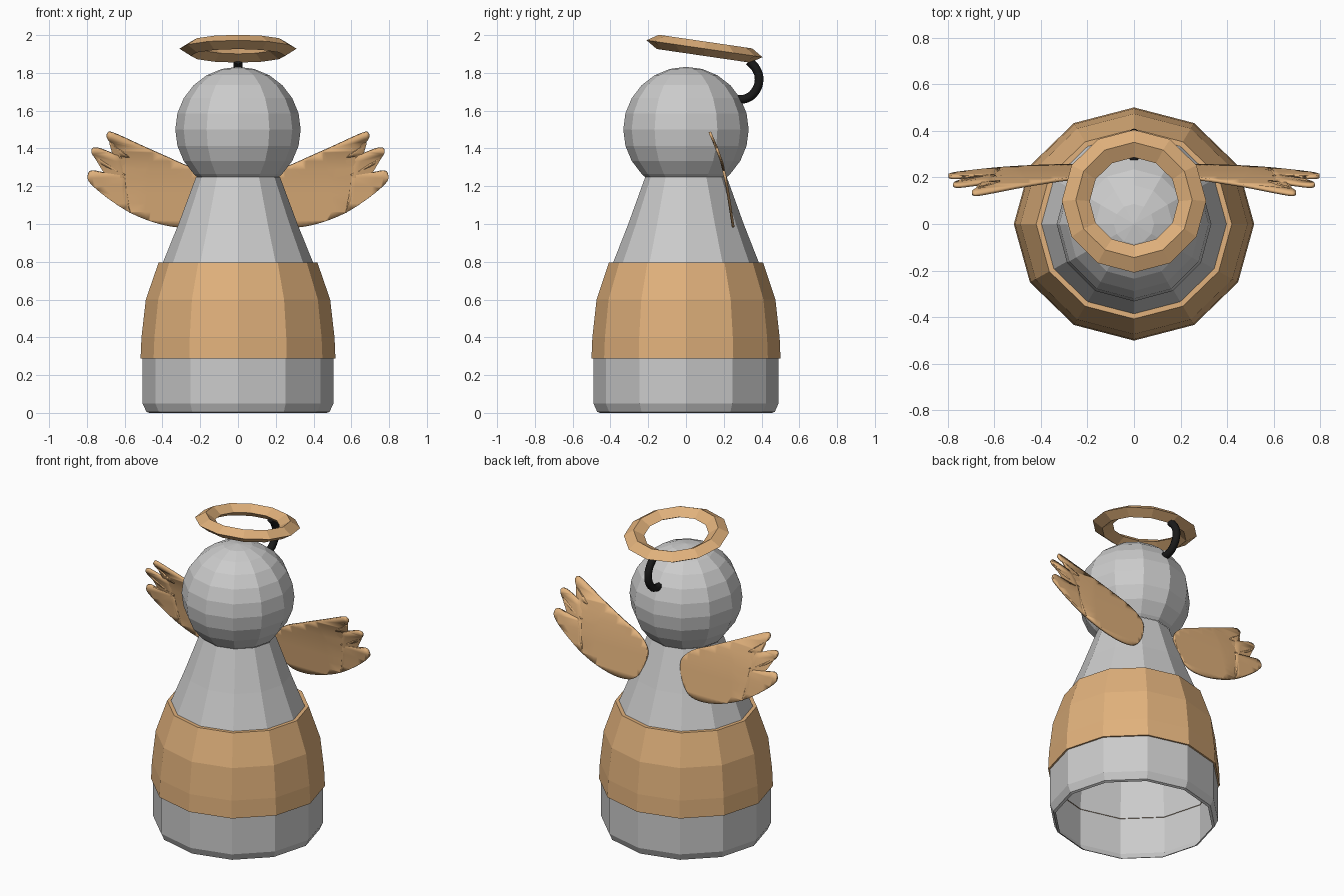
import bpy, bmesh, math
from mathutils import Matrix, Vector

if "Cube" in bpy.data.objects:
    bpy.data.objects.remove(bpy.data.objects["Cube"])


def material(name, rgb):
    m = bpy.data.materials.new(name)
    m.diffuse_color = (*rgb, 1)
    m.use_nodes = True
    m.node_tree.nodes["Principled BSDF"].inputs["Base Color"].default_value = m.diffuse_color
    return m


tan = material("tan", (0.75, 0.44, 0.2))
black = material("black", (0.01, 0.01, 0.01))


def add_object(name, bm, mat=None):
    bmesh.ops.recalc_face_normals(bm, faces=bm.faces)
    me = bpy.data.meshes.new(name)
    bm.to_mesh(me)
    bm.free()
    ob = bpy.data.objects.new(name, me)
    bpy.context.collection.objects.link(ob)
    if mat:
        me.materials.append(mat)
    return ob


def lathe(name, profile, mat=None, sy=1.0, closed=False, n=12, matrix=None):
    """Revolve (radius, z) points around z into n flat sides."""
    bm = bmesh.new()
    rings = []
    for r, z in profile:
        rings.append([bm.verts.new((r * math.cos(math.tau * i / n),
                                    r * sy * math.sin(math.tau * i / n), z))
                      for i in range(n)])
    pairs = list(zip(rings, rings[1:]))
    if closed:
        pairs.append((rings[-1], rings[0]))
    for a, b in pairs:
        for i in range(n):
            j = (i + 1) % n
            bm.faces.new((a[i], a[j], b[j], b[i]))
    bmesh.ops.remove_doubles(bm, verts=bm.verts, dist=1e-5)
    if matrix:
        bm.transform(matrix)
    return add_object(name, bm, mat)


# Hollow gown, open underneath
lathe("body", [(0.47, 0), (0.485, 0.006), (0.505, 0.05), (0.505, 0.29), (0.475, 0.6),
               (0.4, 0.79), (0.315, 1.0), (0.222, 1.25)], sy=0.97)

# Coloured band wrapped around the gown
lathe("skirt_band", [(0.5, 0.287), (0.516, 0.287), (0.511, 0.4), (0.488, 0.6),
                     (0.42, 0.797), (0.39, 0.797)], tan, sy=0.97)

# Round head, starting at the neck
R, HEAD_Z = 0.332, 1.5
head = [(0.218, 1.25)]
for deg in range(-45, 91, 15):
    a = math.radians(deg)
    head.append((R * math.cos(a), HEAD_Z + R * math.sin(a)))
lathe("head", head)

# Tilted halo with a diamond cross-section
lathe("halo", [(0.31, 0), (0.25, 0.038), (0.19, 0), (0.25, -0.038)], tan, closed=True,
      matrix=Matrix.Translation((0, 0.098, 1.928)) @ Matrix.Rotation(math.radians(-8.3), 4, 'X'))

# Curved hook holding the halo
path = [(0.27, 1.66), (0.32, 1.665), (0.365, 1.70), (0.387, 1.765), (0.372, 1.82), (0.335, 1.862)]
cu = bpy.data.curves.new("halo_hook", 'CURVE')
cu.dimensions = '3D'
cu.bevel_depth = 0.023
cu.bevel_resolution = 2
cu.use_fill_caps = True
cu.resolution_u = 4
sp = cu.splines.new('BEZIER')
sp.bezier_points.add(len(path) - 1)
for p, (y, z) in zip(sp.bezier_points, path):
    p.co = (0, y, z)
    p.handle_left_type = p.handle_right_type = 'AUTO'
cu.materials.append(black)
hook = bpy.data.objects.new("halo_hook", cu)
bpy.context.collection.objects.link(hook)

# Wing outline (x, z): upper edge, three feathers, lower edge, rounded root
outline = [(0.12, 1.19), (0.19, 1.27), (0.32, 1.33), (0.50, 1.41), (0.66, 1.482), (0.692, 1.478),
           (0.69, 1.45), (0.64, 1.40), (0.575, 1.355), (0.64, 1.366), (0.74, 1.402),
           (0.774, 1.395), (0.765, 1.36), (0.70, 1.305), (0.595, 1.262), (0.68, 1.265),
           (0.77, 1.283), (0.795, 1.26), (0.785, 1.22), (0.70, 1.145), (0.57, 1.06),
           (0.43, 1.005), (0.30, 0.982), (0.20, 1.0), (0.14, 1.08)]


def smooth_loop(pts, steps=4):
    """Closed Catmull-Rom through the points."""
    out, n = [], len(pts)
    for i in range(n):
        a, b, c, d = (Vector(pts[(i + k) % n]) for k in (-1, 0, 1, 2))
        for s in range(steps):
            t = s / steps
            out.append(0.5 * (2 * b + (c - a) * t + (2 * a - 5 * b + 4 * c - d) * t * t
                              + (3 * b - a - 3 * c + d) * t ** 3))
    return out


def wing_y(z):
    """Wing leans forward more and more towards its top."""
    bend = [(0.97, 0.252), (1.2, 0.217), (1.32, 0.192), (1.4, 0.163), (1.5, 0.12)]
    for (z0, y0), (z1, y1) in zip(bend, bend[1:]):
        if z <= z1:
            break
    return y0 + (y1 - y0) * (z - z0) / (z1 - z0)


for side, label in ((1, "right"), (-1, "left")):
    bm = bmesh.new()
    bm.faces.new([bm.verts.new((side * p.x, 0, p.y)) for p in smooth_loop(outline)])
    bmesh.ops.triangulate(bm, faces=bm.faces)
    for k in range(10):
        bmesh.ops.bisect_plane(bm, geom=bm.verts[:] + bm.edges[:] + bm.faces[:], dist=1e-5,
                               plane_co=(0, 0, 1.02 + 0.045 * k), plane_no=(0, 0, 1))
    for v in bm.verts:
        v.co.y = wing_y(v.co.z)
    wing = add_object("wing_" + label, bm, tan)
    thick = wing.modifiers.new("thickness", 'SOLIDIFY')
    thick.thickness = 0.014
    thick.offset = 0
    bpy.ops.object.select_all(action='DESELECT')
    wing.select_set(True)
    bpy.context.view_layer.objects.active = wing
    bpy.ops.object.shade_smooth_by_angle(angle=math.radians(40))
